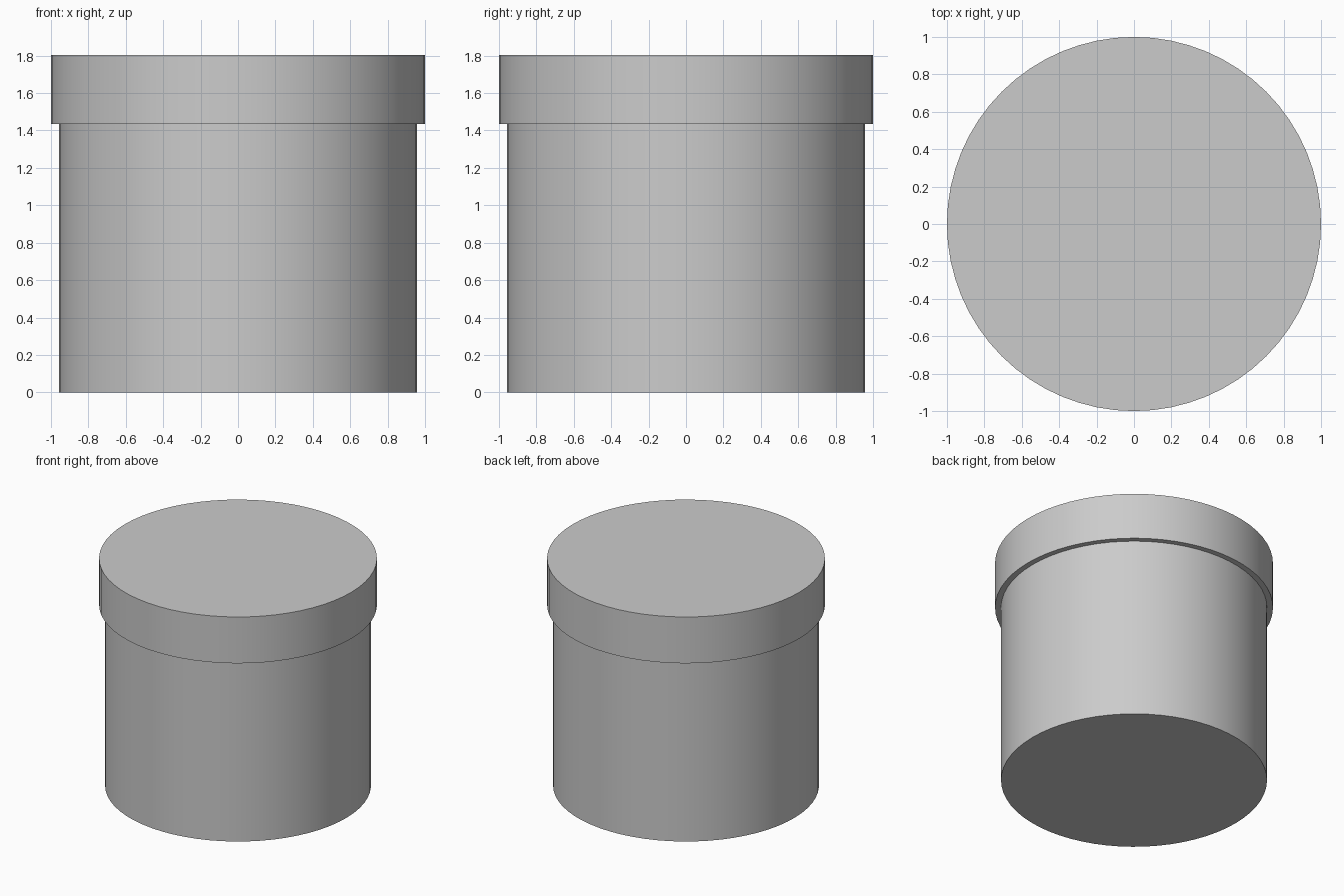
import bpy

if "Cube" in bpy.data.objects:
    bpy.data.objects.remove(bpy.data.objects["Cube"])


def drum(name, radius, bottom, top, sides=64):
    """Smooth-sided closed cylinder between two heights."""
    bpy.ops.mesh.primitive_cylinder_add(
        vertices=sides, radius=radius, depth=top - bottom,
        location=(0, 0, (bottom + top) / 2))
    obj = bpy.context.object
    obj.name = name
    bpy.ops.object.shade_smooth_by_angle()
    return obj


LID_BOTTOM, TOP = 1.435, 1.803

# Round box body, tucked slightly up into the lid
drum("box_body", 0.957, 0.0, LID_BOTTOM + 0.1)

# Overhanging lid
drum("box_lid", 1.0, LID_BOTTOM, TOP)
